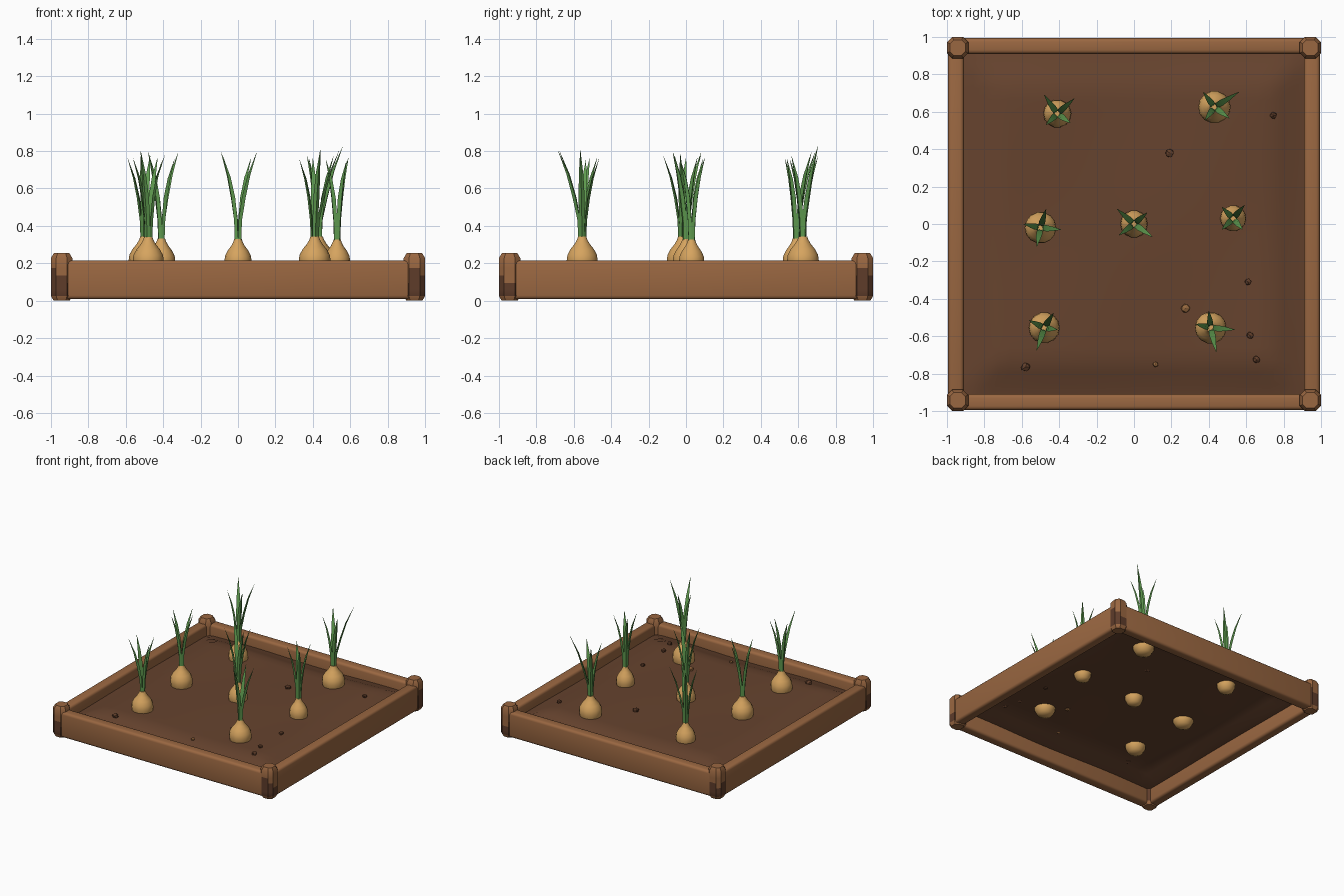
import bpy, bmesh, math, random
from mathutils import Vector

if "Cube" in bpy.data.objects:
    bpy.data.objects.remove(bpy.data.objects["Cube"])

random.seed(4)


def material(name, r, g, b):
    m = bpy.data.materials.new(name)
    lin = [((c / 255 + 0.055) / 1.055) ** 2.4 for c in (r, g, b)]
    m.diffuse_color = (*lin, 1)
    m.use_nodes = True
    m.node_tree.nodes["Principled BSDF"].inputs["Base Color"].default_value = m.diffuse_color
    return m


WOOD = material("wood", 154, 103, 65)
DARK_WOOD = material("dark wood", 94, 60, 42)
SOIL = material("soil", 102, 67, 46)
BULB = material("bulb skin", 214, 164, 95)
LEAF = material("leaf green", 96, 156, 80)
STONE = material("pebble brown", 96, 62, 42)
PALE_STONE = material("pale pebble", 150, 104, 62)


def finish(name, bm, mats, angle=35):
    bmesh.ops.recalc_face_normals(bm, faces=bm.faces)
    me = bpy.data.meshes.new(name)
    bm.to_mesh(me)
    bm.free()
    for m in mats:
        me.materials.append(m)
    ob = bpy.data.objects.new(name, me)
    bpy.context.collection.objects.link(ob)
    bpy.ops.object.select_all(action='DESELECT')
    ob.select_set(True)
    bpy.context.view_layer.objects.active = ob
    bpy.ops.object.shade_smooth_by_angle(angle=math.radians(angle))
    return ob


def loft(bm, rings):
    """Skin a list of equal point loops and cap both ends."""
    loops = [[bm.verts.new(p) for p in ring] for ring in rings]
    n = len(loops[0])
    for a, b in zip(loops, loops[1:]):
        for i in range(n):
            j = (i + 1) % n
            bm.faces.new((a[i], a[j], b[j], b[i]))
    bm.faces.new(loops[0][::-1])
    bm.faces.new(loops[-1])


# Four planks with rounded edges
for k, side in enumerate(("front", "right", "back", "left")):
    bm = bmesh.new()
    bmesh.ops.create_cube(bm, size=1)
    for v in bm.verts:
        v.co = Vector((v.co.x * 1.86, v.co.y * 0.084 - 0.952, v.co.z * 0.207 + 0.1115))
    bmesh.ops.bevel(bm, geom=[e for e in bm.edges], offset=0.02, segments=3,
                    profile=0.5, affect='EDGES')
    ob = finish(side + "_plank", bm, [WOOD], 50)
    ob.rotation_euler.z = k * math.pi / 2

# Eight-sided corner posts with a dark weathered band on the lower half
POST = [(0, 0.75), (0.025, 1), (0.06, 1), (0.095, 1), (0.135, 1), (0.175, 1),
        (0.228, 1), (0.255, 0.72)]
h, c = 0.057, 0.029
octagon = [(h, -c), (h, c), (c, h), (-c, h), (-h, c), (-h, -c), (-c, -h), (c, -h)]
for k, corner in enumerate(("front_left", "front_right", "back_right", "back_left")):
    bm = bmesh.new()
    loft(bm, [[(x * s - 0.943, y * s - 0.943, z) for x, y in octagon] for z, s in POST])
    for f in bm.faces:
        m = f.calc_center_median()
        turn = math.atan2(m.y + 0.943, m.x + 0.943)
        top = 0.13 + 0.03 * math.sin(2 * turn + k)
        f.material_index = int(0.025 < m.z < top and abs(f.normal.z) < 0.5)
    ob = finish(corner + "_post", bm, [WOOD, DARK_WOOD])
    ob.rotation_euler.z = k * math.pi / 2


# Soil sheet, gently mounded and sinking towards the planks
def soil_height(x, y):
    edge = 0.93 - max(abs(x), abs(y))
    t = max(0, min(1, edge / 0.22))
    wave = 0.006 * math.sin(5 * x + 1) * math.cos(4 * y)
    return 0.125 + 0.058 * t * t * (3 - 2 * t) + wave


bm = bmesh.new()
bmesh.ops.create_grid(bm, x_segments=28, y_segments=28, size=0.925)
for v in bm.verts:
    v.co.z = soil_height(v.co.x, v.co.y)
soil = finish("soil", bm, [SOIL], 60)

# Onions: position, bulb radius, and the sideways reach of each leaf tip
ONIONS = [
    ((-0.41, 0.59, 0.075), [(-.07, .10), (.09, .08), (.07, -.05), (-.06, -.06)]),
    ((0.43, 0.625, 0.087), [(.13, .08), (-.06, .08), (.08, -.06), (-.05, -.07)]),
    ((-0.50, -0.02, 0.085), [(.03, .10), (.11, -.01), (-.02, -.10), (-.09, .02)]),
    ((0.0, 0.0, 0.073), [(-.09, .08), (.10, -.07), (.07, .06), (-.08, -.06)]),
    ((0.53, 0.03, 0.07), [(.06, .07), (-.06, .06), (.05, -.06), (-.06, -.06)]),
    ((-0.48, -0.555, 0.083), [(.05, .08), (.07, -.01), (-.04, -.12), (-.08, .04)]),
    ((0.41, -0.555, 0.085), [(-.01, .09), (.13, -.01), (.03, -.13), (-.08, .02)]),
]
BULB_PROFILE = [(0.25, 0.118), (0.68, 0.132), (0.92, 0.17), (1, 0.215), (0.95, 0.245),
                (0.76, 0.275), (0.5, 0.302), (0.34, 0.325), (0.27, 0.342)]


def add_leaf(bm, x, y, tx, ty):
    """Tapered three-sided blade, upright at first and then leaning outwards."""
    reach = math.hypot(tx, ty)
    out = Vector((tx, ty, 0)) / reach
    across = Vector((-out.y, out.x, 0))
    tip = 0.665 + 1.05 * reach
    rings = []
    for z, r, w in ((0.30, 0.010, 0.013), (0.43, 0.014, 0.015),
                    (0.55, 0.25 * reach + 0.006, 0.0165),
                    (0.55 + 0.5 * (tip - 0.55), 0.58 * reach, 0.012), (tip, reach, 0.001)):
        p = Vector((x, y, z)) + out * r
        rings.append([p + across * w, p - across * w, p + out * w * 0.8])
    loft(bm, rings)


for n, ((x, y, r), tips) in enumerate(ONIONS, 1):
    bm = bmesh.new()
    lift = (r - 0.085) * 0.9
    loft(bm, [[(x + r * s * math.cos(a * math.pi / 7), y + r * s * math.sin(a * math.pi / 7),
                z + lift * (z - 0.1) / 0.24) for a in range(14)] for s, z in BULB_PROFILE])
    finish(f"onion_bulb_{n}", bm, [BULB], 60)
    bm = bmesh.new()
    for tx, ty in tips:
        add_leaf(bm, x, y, tx, ty)
    finish(f"onion_leaves_{n}", bm, [LEAF], 30)

# Pebbles scattered on the soil
PEBBLES = [(0.19, 0.38, 0.026), (0.745, 0.58, 0.02), (0.61, -0.31, 0.02), (0.275, -0.45, 0.026),
           (0.62, -0.595, 0.021), (0.655, -0.725, 0.022), (-0.58, -0.765, 0.026),
           (0.115, -0.75, 0.016)]
for n, (x, y, r) in enumerate(PEBBLES, 1):
    bm = bmesh.new()
    bmesh.ops.create_icosphere(bm, subdivisions=1, radius=r)
    for v in bm.verts:
        v.co *= random.uniform(0.85, 1.1)
        v.co = Vector((v.co.x + x, v.co.y + y, v.co.z * 0.8 + soil_height(x, y) + r * 0.3))
    finish(f"pebble_{n}", bm, [PALE_STONE if n in (4, 8) else STONE], 20)
